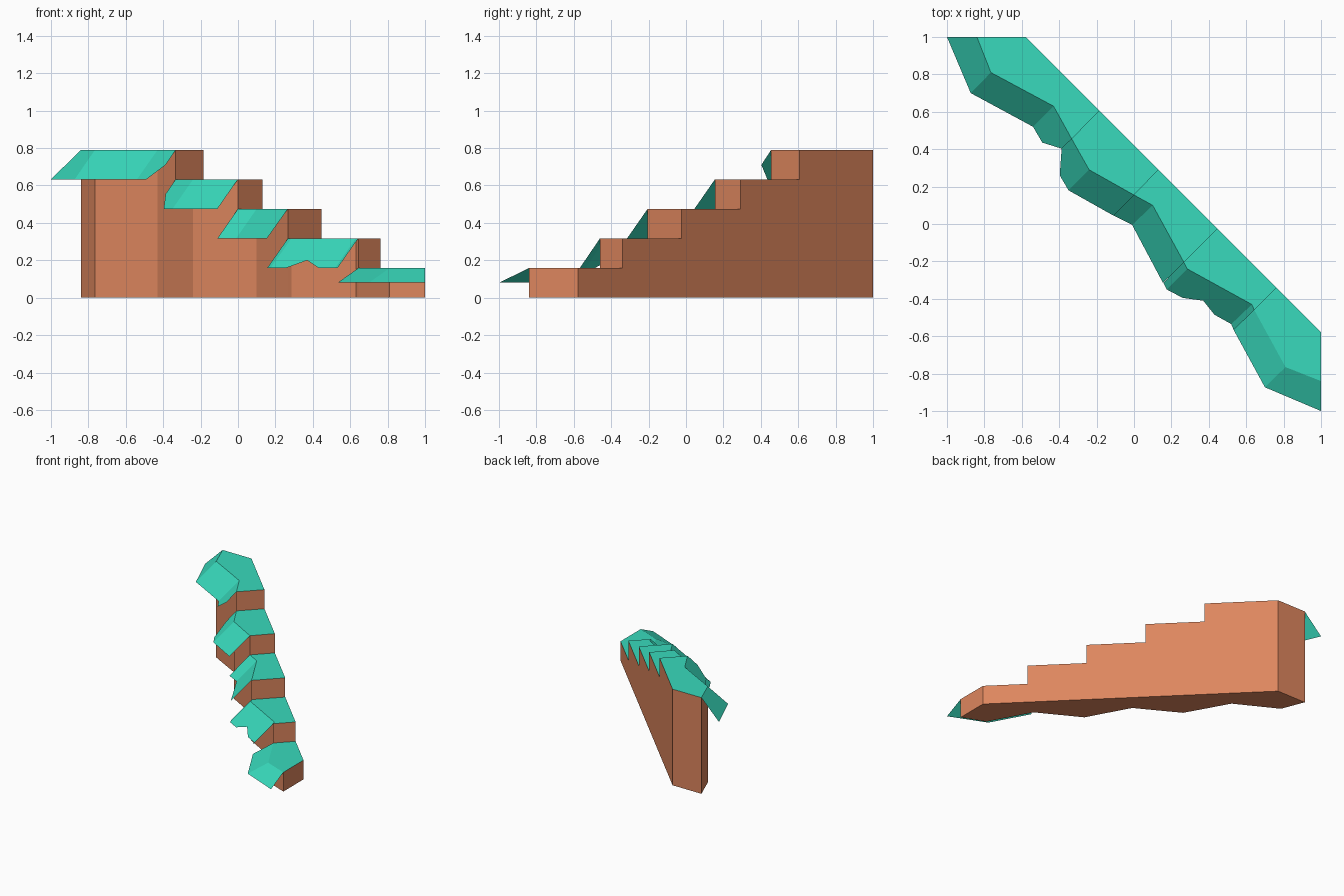
import bpy
import bmesh
from mathutils import Vector

if "Cube" in bpy.data.objects:
    bpy.data.objects.remove(bpy.data.objects["Cube"])

Z = [0.79, 0.633, 0.475, 0.317, 0.158]          # tread heights, high to low

# Front edge of every tread (x, y)
INNER = [
    [(-.84, 1), (-.765, .81), (-.43, .63), (-.333, .455)],
    [(-.333, .455), (-.24, .29), (0, .155)],
    [(0, .155), (.10, .10), (.267, -.205)],
    [(.267, -.205), (.285, -.24), (.63, -.43), (.643, -.46)],
    [(.643, -.46), (.81, -.765), (1, -.84)],
]
# Straight back edge of every tread, from its high end to its low end
BACK = [(-.578, 1), (-.184, .606), (.131, .291), (.447, -.025), (.762, -.34), (1, -.578)]

# Lower edge of the overhang below each front-edge segment: (x, y, height)
LIP_Z = [.633, .475, .317, .16, .08]
LIP = [
    [[(-1, 1), (-.873, .70)], [(-.873, .70), (-.54, .52)],
     [(-.54, .52), (-.49, .435), (-.387, .403, .71)]],
    [[(-.387, .403, .555), (-.397, .26), (-.35, .18)], [(-.35, .18), (-.11, .045)]],
    [[(-.11, .045), (-.01, -.005)], [(-.01, -.005), (.155, -.315)]],
    [[(.157, -.315), (.175, -.35)],
     [(.175, -.35), (.26, -.395), (.37, -.41, .20), (.43, -.485), (.52, -.535)],
     [(.52, -.535), (.533, -.567)]],
    [[(.533, -.567), (.70, -.873)], [(.70, -.873), (1, -1)]],
]


def add_face(bm, points, facing):
    """Add one flat face turned towards the given direction."""
    face = bm.faces.new([bm.verts.new(p) for p in points])
    face.normal_update()
    if face.normal.dot(Vector(facing)) < 0:
        face.normal_flip()


def add_wall(bm, a, b, low, high, facing):
    add_face(bm, [(*a, low), (*b, low), (*b, high), (*a, high)], facing)


def finish(bm, name, color):
    bmesh.ops.remove_doubles(bm, verts=bm.verts, dist=0.0005)
    mesh = bpy.data.meshes.new(name)
    bm.to_mesh(mesh)
    bm.free()
    mat = bpy.data.materials.new(name + "_color")
    mat.diffuse_color = color
    mat.use_nodes = True
    mat.node_tree.nodes["Principled BSDF"].inputs["Base Color"].default_value = mat.diffuse_color
    mesh.materials.append(mat)
    bpy.context.collection.objects.link(bpy.data.objects.new(name, mesh))


rock, grass = bmesh.new(), bmesh.new()

for i, (z, edge) in enumerate(zip(Z, INNER)):
    # Rock walls in front and behind
    for a, b in zip(edge, edge[1:]):
        add_wall(rock, a, b, 0, z, (-1, -1, 0))
    add_wall(rock, BACK[i], BACK[i + 1], 0, z, (1, 1, 0))
    # Riser down to the next tread, or the low end wall
    low = Z[i + 1] if i < 4 else 0
    add_wall(rock, edge[-1], BACK[i + 1], low, z, (1, -1, 0))
    # Underside and grass tread
    outline = edge + [BACK[i + 1], BACK[i]]
    add_face(rock, [(*p, 0) for p in outline], (0, 0, -1))
    add_face(grass, [(*p, z) for p in outline], (0, 0, 1))
    # Thin sloping grass overhang
    for a, b, lower in zip(edge, edge[1:], LIP[i]):
        rim = [p if len(p) == 3 else (*p, LIP_Z[i]) for p in lower]
        add_face(grass, [(*b, z), (*a, z)] + rim, (-1, -1, 1))

# High end wall
add_wall(rock, INNER[0][0], BACK[0], 0, Z[0], (0, 1, 0))

finish(rock, "cliff_rock", (0.73, 0.24, 0.112, 1))
finish(grass, "grass_cover", (0.04, 0.70, 0.504, 1))
